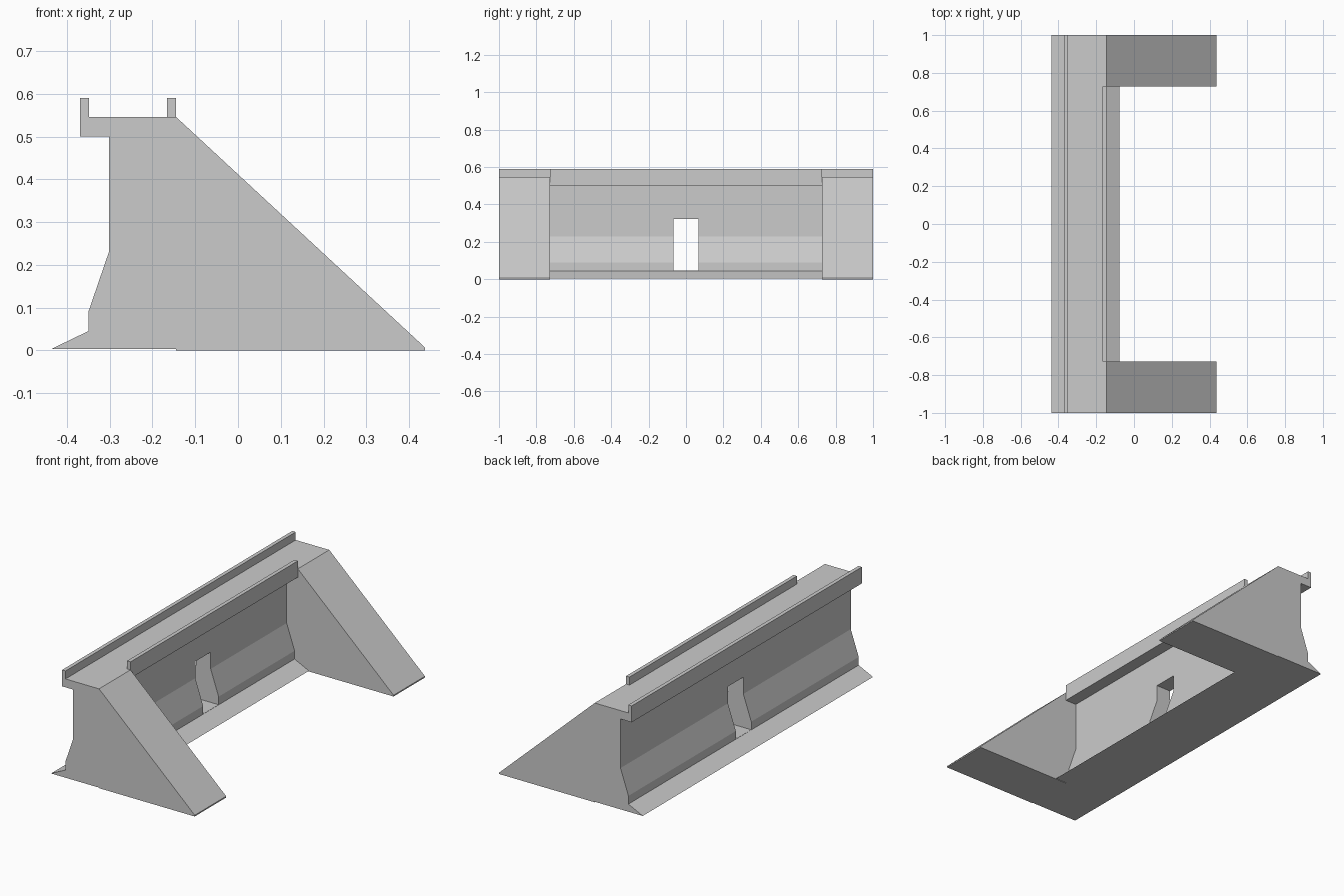
import bpy, bmesh

if "Cube" in bpy.data.objects:
    bpy.data.objects.remove(bpy.data.objects["Cube"])

AXIS = -0.2575      # centre plane of the wall section
IN_Y = 0.727        # where the end buttresses begin


def prism(name, profile, y0, y1):
    """Extrude an x-z profile from y0 to y1."""
    bm = bmesh.new()
    face = bm.faces.new([bm.verts.new((x, y0, z)) for x, z in profile])
    out = bmesh.ops.extrude_face_region(bm, geom=[face])
    verts = [v for v in out["geom"] if isinstance(v, bmesh.types.BMVert)]
    bmesh.ops.translate(bm, verts=verts, vec=(0, y1 - y0, 0))
    bmesh.ops.recalc_face_normals(bm, faces=bm.faces[:])
    mesh = bpy.data.meshes.new(name)
    bm.to_mesh(mesh)
    bm.free()
    obj = bpy.data.objects.new(name, mesh)
    bpy.context.collection.objects.link(obj)
    return obj


def rect(x0, x1, z0, z1):
    return [(x0, z0), (x1, z0), (x1, z1), (x0, z1)]


def cut(target, cutter):
    mod = target.modifiers.new(cutter.name, 'BOOLEAN')
    mod.operation = 'DIFFERENCE'
    mod.solver = 'EXACT'
    mod.object = cutter
    cutter.hide_render = True
    cutter.hide_set(True)


# Barrier section: flared toe, sloped shoulder, upright stem, overhanging cap
toe, foot, shoulder, stem_top = (-0.437, 0.003), (-0.35, 0.045), (-0.35, 0.09), (-0.302, 0.50)
stem_base = (-0.302, 0.23)
left = [toe, foot, shoulder, stem_base, stem_top,
        (-0.37, 0.50), (-0.37, 0.59), (-0.349, 0.59), (-0.349, 0.546)]
XR = 2 * AXIS + 0.37                      # rear plane of the cap
wall = prism("barrier_wall", left + [(XR, 0.546), (XR, 0.003)], -1, 1)

# Rear recess: the mirrored section between the buttresses
mirror = [(2 * AXIS - x, z) for x, z in (stem_top, stem_base, shoulder, foot, toe)]
recess = prism("recess_cutter", mirror + [(0.0, 0.003), (0.0, 0.50)], -IN_Y, IN_Y)
cut(wall, recess)

# Drain slot through the wall
slot = prism("slot_cutter", rect(-0.5, 0.1, 0.046, 0.322), -0.067, 0.067)
cut(wall, slot)

# Rear lip and rear toe
prism("rear_lip", rect(XR - 0.021, XR, 0.546, 0.59), -IN_Y, IN_Y)
slope = (0.045 - 0.003) / (0.437 - 0.35)
tip = 2 * AXIS + 0.437
prism("rear_toe", [(XR, 0.003), (tip, 0.003), (XR, 0.003 + slope * (tip - XR))], -IN_Y, IN_Y)

# Sloping end buttresses
for side, label in ((-1, "front"), (1, "back")):
    prism(label + "_buttress", [(XR, 0), (0.437, 0), (0.437, 0.007), (XR, 0.546)],
          side * IN_Y, side * 1.0)
